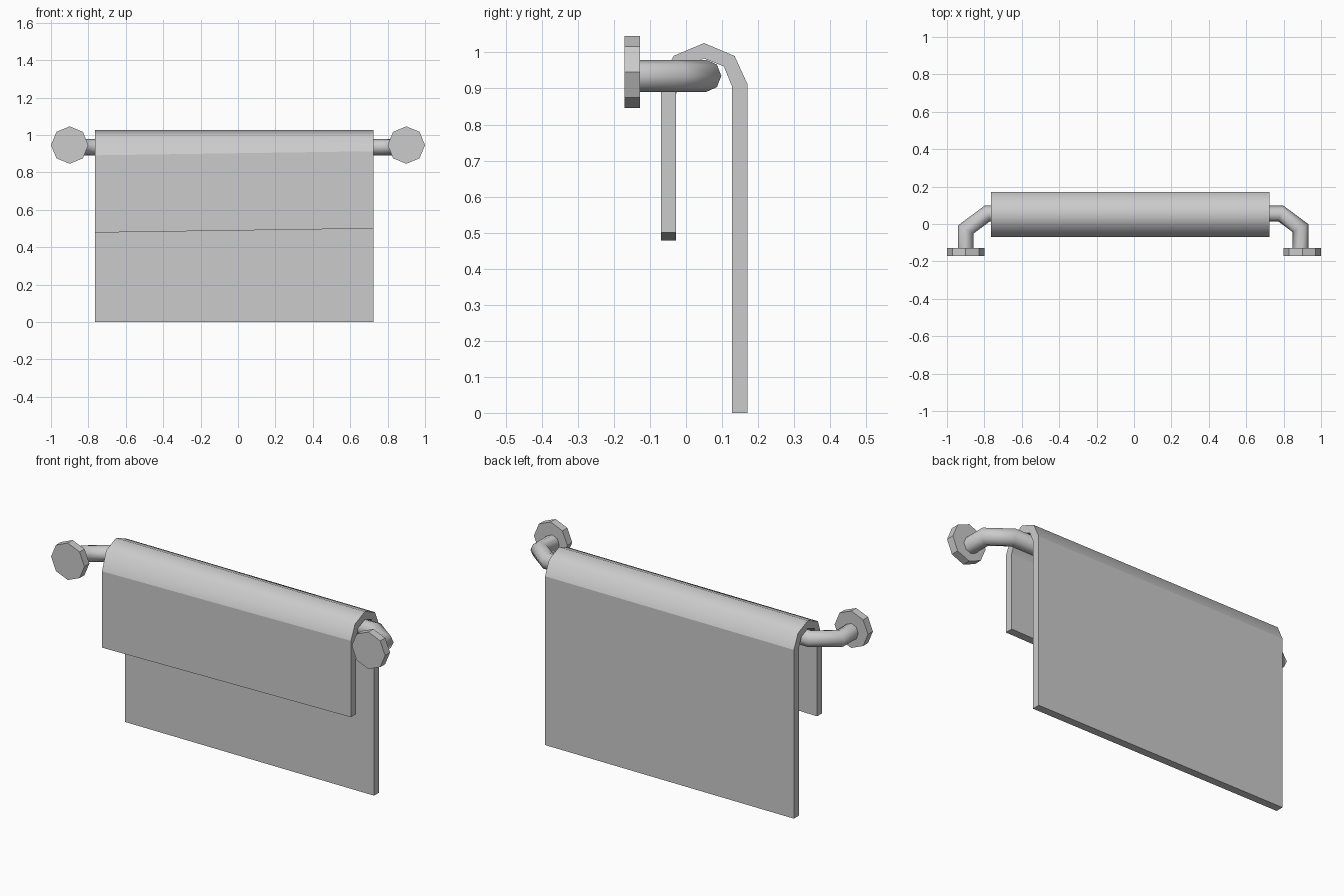
import bpy, bmesh, math
from mathutils import Vector

if "Cube" in bpy.data.objects:
    bpy.data.objects.remove(bpy.data.objects["Cube"])


def finish(name, bm):
    bmesh.ops.recalc_face_normals(bm, faces=bm.faces[:])
    mesh = bpy.data.meshes.new(name)
    bm.to_mesh(mesh)
    bm.free()
    obj = bpy.data.objects.new(name, mesh)
    bpy.context.collection.objects.link(obj)
    return obj


def skin(bm, rings, smooth):
    """Bridge successive closed rings and cap both ends."""
    n = len(rings[0])
    for a, b in zip(rings, rings[1:]):
        for i in range(n):
            j = (i + 1) % n
            bm.faces.new((a[i], a[j], b[j], b[i])).smooth = smooth(i)
    bm.faces.new(rings[0])
    bm.faces.new(rings[-1])


# Wall flanges: eight-sided discs
for name, x in (("left_flange", -0.9), ("right_flange", 0.9)):
    bm = bmesh.new()
    rings = []
    for y in (-0.17, -0.128):
        rings.append([bm.verts.new((x + 0.1 * math.cos(k * math.pi / 4), y,
                                    0.946 + 0.1 * math.sin(k * math.pi / 4)))
                      for k in range(8)])
    skin(bm, rings, lambda i: False)
    finish(name, bm)

# Rail: octagonal tube swept along a flat bent path with mitred corners
path = [Vector(p) for p in ((-0.9, -0.17), (-0.9, -0.03), (-0.785, 0.056),
                            (0.785, 0.056), (0.89, -0.022), (0.89, -0.17))]
bm = bmesh.new()
rings = []
for i, p in enumerate(path):
    d_in = (p - path[max(i - 1, 0)]).normalized() if i else (path[1] - p).normalized()
    d_out = (path[i + 1] - p).normalized() if i < len(path) - 1 else d_in
    t = (d_in + d_out).normalized()
    side = Vector((-t.y, t.x)) / t.dot(d_in)
    ring = []
    for k in range(8):
        a = k * math.pi / 4
        q = p + side * 0.042 * math.cos(a)
        ring.append(bm.verts.new((q.x, q.y, 0.935 + 0.0445 * math.sin(a))))
    rings.append(ring)
skin(bm, rings, lambda i: True)
rail = finish("rail", bm)
for e in rail.data.edges:   # crisp tube ends
    if all(rail.data.vertices[v].co.y < -0.169 for v in e.vertices):
        e.use_edge_sharp = True

# Towel: folded profile (y, z); the short front flap hangs slightly lower on the left
bm = bmesh.new()
rings = []
for x, drop in ((-0.765, 0.022), (0.725, 0.0)):
    profile = [(-0.07, 0.5 - drop), (-0.07, 0.913 - drop), (-0.035, 0.99),
               (0.05, 1.026), (0.135, 0.99), (0.17, 0.913), (0.17, 0.0),
               (0.128, 0.0), (0.128, 0.905), (0.105, 0.961), (0.05, 0.983),
               (-0.005, 0.961), (-0.028, 0.905 - drop), (-0.028, 0.5 - drop)]
    rings.append([bm.verts.new((x, y, z)) for y, z in profile])
# Only the rounded fold is smooth, the hanging panels stay flat
skin(bm, rings, lambda i: i in (1, 2, 3, 4, 8, 9, 10, 11))
finish("towel", bm)
